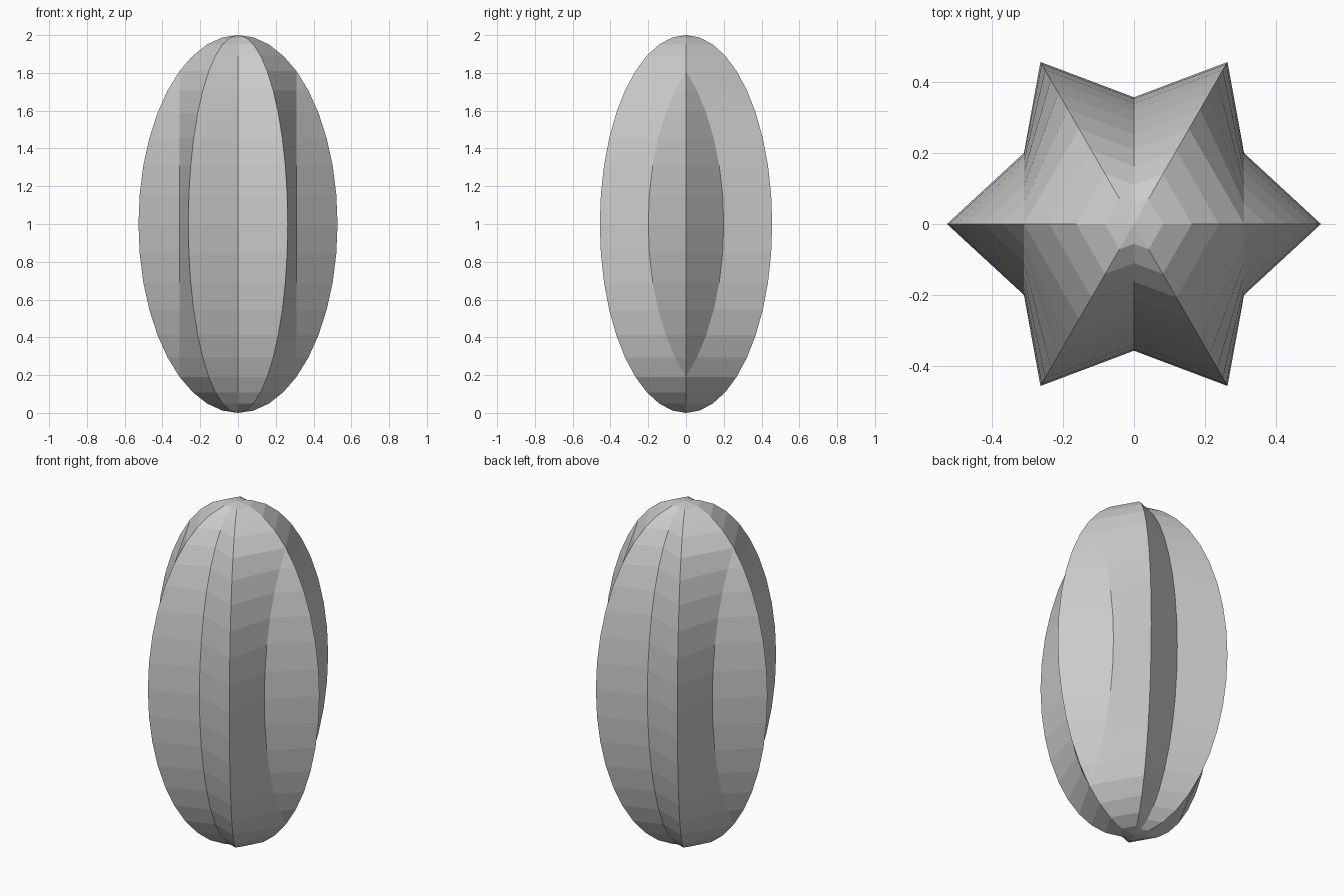
import bpy, bmesh
from math import sin, cos, pi

if "Cube" in bpy.data.objects:
    bpy.data.objects.remove(bpy.data.objects["Cube"])

RX, VX, VW, VY = 0.527, 0.31, 0.20, 0.357   # ridge radius, side valley x and half width, front valley y
STEPS = 20


def ring(bm, a):
    """Six-pointed star section at polar angle a."""
    s, z = sin(a), 1 + cos(a)
    r = RX * s
    vx = min(r, VX)                                   # side ridges sink into flat flanks
    vw = max(0.0, (r - VX) / (RX - VX)) * VW
    ridge = (r / 2, r * sin(pi / 3))
    quarter = [(vx, vw), ridge]
    pts = [(r, 0)] + quarter + [(0, VY * s)]
    pts += [(-x, y) for x, y in reversed(quarter)] + [(-r, 0)]
    pts += [(-x, -y) for x, y in quarter] + [(0, -VY * s)]
    pts += [(x, -y) for x, y in reversed(quarter)]
    return [bm.verts.new((x, y, z)) for x, y in pts]


# Ribbed pod: stacked star sections joined to pointed ends
bm = bmesh.new()
rings = [ring(bm, pi * i / STEPS) for i in range(1, STEPS)]
n = len(rings[0])
top, bottom = bm.verts.new((0, 0, 2)), bm.verts.new((0, 0, 0))
for k in range(n):
    j = (k + 1) % n
    bm.faces.new((top, rings[0][k], rings[0][j]))
    bm.faces.new((bottom, rings[-1][j], rings[-1][k]))
    for a, b in zip(rings, rings[1:]):
        bm.faces.new((a[k], b[k], b[j], a[j]))

# Merge points where the side valleys close up on the ridge
bmesh.ops.remove_doubles(bm, verts=bm.verts, dist=0.002)
bmesh.ops.recalc_face_normals(bm, faces=bm.faces)
mesh = bpy.data.meshes.new("ribbed_pod")
bm.to_mesh(mesh)
bm.free()
bpy.context.collection.objects.link(bpy.data.objects.new("ribbed_pod", mesh))
